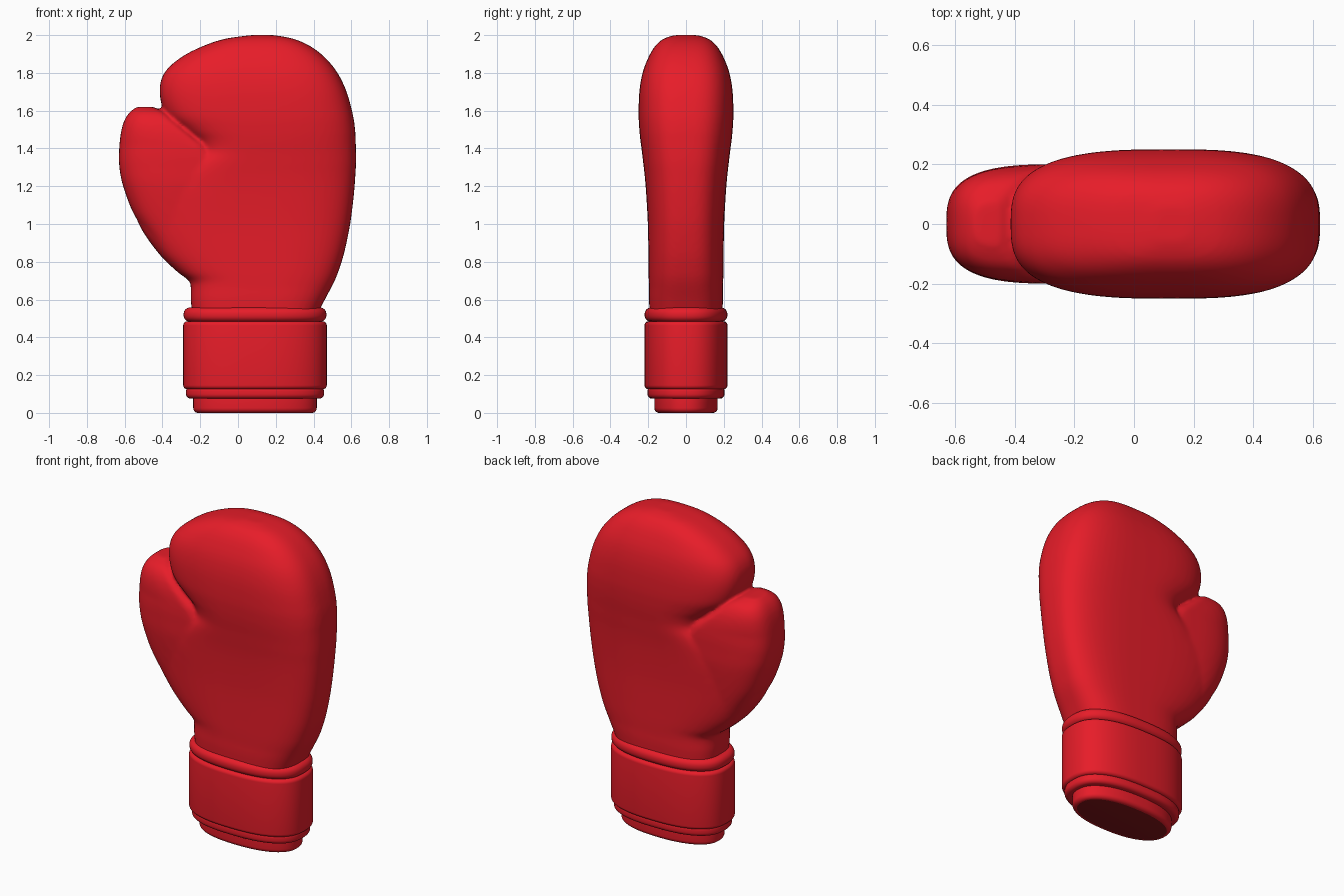
import bpy, bmesh, math

if "Cube" in bpy.data.objects:
    bpy.data.objects.remove(bpy.data.objects["Cube"])


def material(name, color):
    m = bpy.data.materials.new(name)
    m.diffuse_color = (*color, 1)
    m.use_nodes = True
    m.node_tree.nodes["Principled BSDF"].inputs["Base Color"].default_value = m.diffuse_color
    return m


red = material("glove red", (0.80, 0.012, 0.022))
dark = material("dark red lining", (0.22, 0.007, 0.009))


def spline(rows, steps):
    """Catmull-Rom interpolation through rows of numbers."""
    out = []
    for i in range(len(rows) - 1):
        p0, p1, p2 = rows[max(i - 1, 0)], rows[i], rows[i + 1]
        p3 = rows[min(i + 2, len(rows) - 1)]
        for k in range(steps):
            t = k / steps
            out.append([0.5 * (2 * b + (c - a) * t + (2 * a - 5 * b + 4 * c - d) * t * t
                               + (3 * b - a - 3 * c + d) * t ** 3)
                        for a, b, c, d in zip(p0, p1, p2, p3)])
    out.append(list(rows[-1]))
    return out


def loft(bm, rows, crest, n=3.0, count=64):
    """Stack rounded sections (z, left, right, half depth), thickest near x = crest; cap the ends."""
    rings = []
    for z, left, right, depth in rows:
        margin = 0.2 * (right - left)
        mid = min(max(crest, left + margin), right - margin)
        ring = []
        for i in range(count):
            a = 2 * math.pi * i / count
            c, s = math.cos(a), math.sin(a)
            reach = right - mid if c > 0 else mid - left
            x = mid + reach * math.copysign(abs(c) ** (2 / n), c)
            ring.append(bm.verts.new((x, depth * math.copysign(abs(s) ** (2 / n), s), z)))
        rings.append(ring)
    for a, b in zip(rings, rings[1:]):
        for i in range(count):
            j = (i + 1) % count
            bm.faces.new((a[i], a[j], b[j], b[i]))
    bm.faces.new(rings[-1])
    return bm.faces.new(rings[0][::-1])


def finish(bm, name, *mats):
    mesh = bpy.data.meshes.new(name)
    bm.to_mesh(mesh)
    bm.free()
    for m in mats:
        mesh.materials.append(m)
    obj = bpy.data.objects.new(name, mesh)
    bpy.context.collection.objects.link(obj)
    bpy.ops.object.select_all(action='DESELECT')
    obj.select_set(True)
    bpy.context.view_layer.objects.active = obj
    return obj


# Mitten: hand and thumb volumes fused into one padded skin
hand = [
    (0.50, -0.24, 0.41, 0.19), (0.60, -0.25, 0.46, 0.196), (0.66, -0.25, 0.492, 0.196),
    (0.70, -0.26, 0.512, 0.197), (0.75, -0.325, 0.532, 0.198), (0.85, -0.425, 0.563, 0.199),
    (1.00, -0.525, 0.594, 0.202), (1.15, -0.56, 0.613, 0.21), (1.25, -0.47, 0.621, 0.218),
    (1.32, -0.34, 0.625, 0.226), (1.38, -0.23, 0.625, 0.233), (1.44, -0.235, 0.623, 0.241),
    (1.50, -0.305, 0.62, 0.247), (1.58, -0.385, 0.608, 0.251), (1.70, -0.415, 0.575, 0.247),
    (1.80, -0.39, 0.527, 0.23), (1.88, -0.305, 0.462, 0.20), (1.94, -0.19, 0.385, 0.165),
    (1.98, -0.07, 0.295, 0.12), (2.0, 0.07, 0.19, 0.06),
]
thumb = [
    (0.90, -0.45, 0.0, 0.16), (1.05, -0.55, 0.05, 0.18), (1.20, -0.608, 0.05, 0.197),
    (1.30, -0.628, 0.0, 0.20), (1.38, -0.63, -0.11, 0.20), (1.47, -0.622, -0.23, 0.192),
    (1.54, -0.605, -0.32, 0.172), (1.59, -0.575, -0.385, 0.135), (1.62, -0.535, -0.45, 0.07),
]
bm = bmesh.new()
loft(bm, spline(hand, 5), 0.12)
loft(bm, spline(thumb, 5), -0.25)
mitten = finish(bm, "mitten", red)
remesh = mitten.modifiers.new("fuse", 'REMESH')
remesh.mode = 'VOXEL'
remesh.voxel_size = 0.011
relax = mitten.modifiers.new("relax", 'SMOOTH')
relax.factor = 0.5
relax.iterations = 8
for m in ("fuse", "relax"):
    bpy.ops.object.modifier_apply(modifier=m)
bpy.ops.object.shade_smooth()


def band(name, z0, z1, half_x, half_y, r, n=2.5, lining=False):
    """Padded band round the wrist with rounded upper and lower edges."""
    cx, rows = 0.09, []
    for zc, start in ((z0 + r, -90), (z1 - r, 0)):
        for k in range(7):
            a = math.radians(start + 15 * k)
            e = r * (1 - math.cos(a))
            rows.append((zc + r * math.sin(a), cx - half_x + e, cx + half_x - e, half_y - e))
    bm = bmesh.new()
    base = loft(bm, rows, cx, n, 96)
    if lining:
        base.material_index = 1
    finish(bm, name, red, dark)if lining else finish(bm, name, red)
    bpy.ops.object.shade_smooth_by_angle(angle=math.radians(40))


# Wrist: hem with dark opening, lower piping, cuff and upper piping
band("wrist_hem", 0.0, 0.12, 0.327, 0.168, 0.026, 2.3, lining=True)
band("hem_piping", 0.075, 0.14, 0.365, 0.204, 0.025)
band("wrist_cuff", 0.125, 0.485, 0.38, 0.22, 0.022)
band("cuff_piping", 0.482, 0.558, 0.378, 0.219, 0.034)
